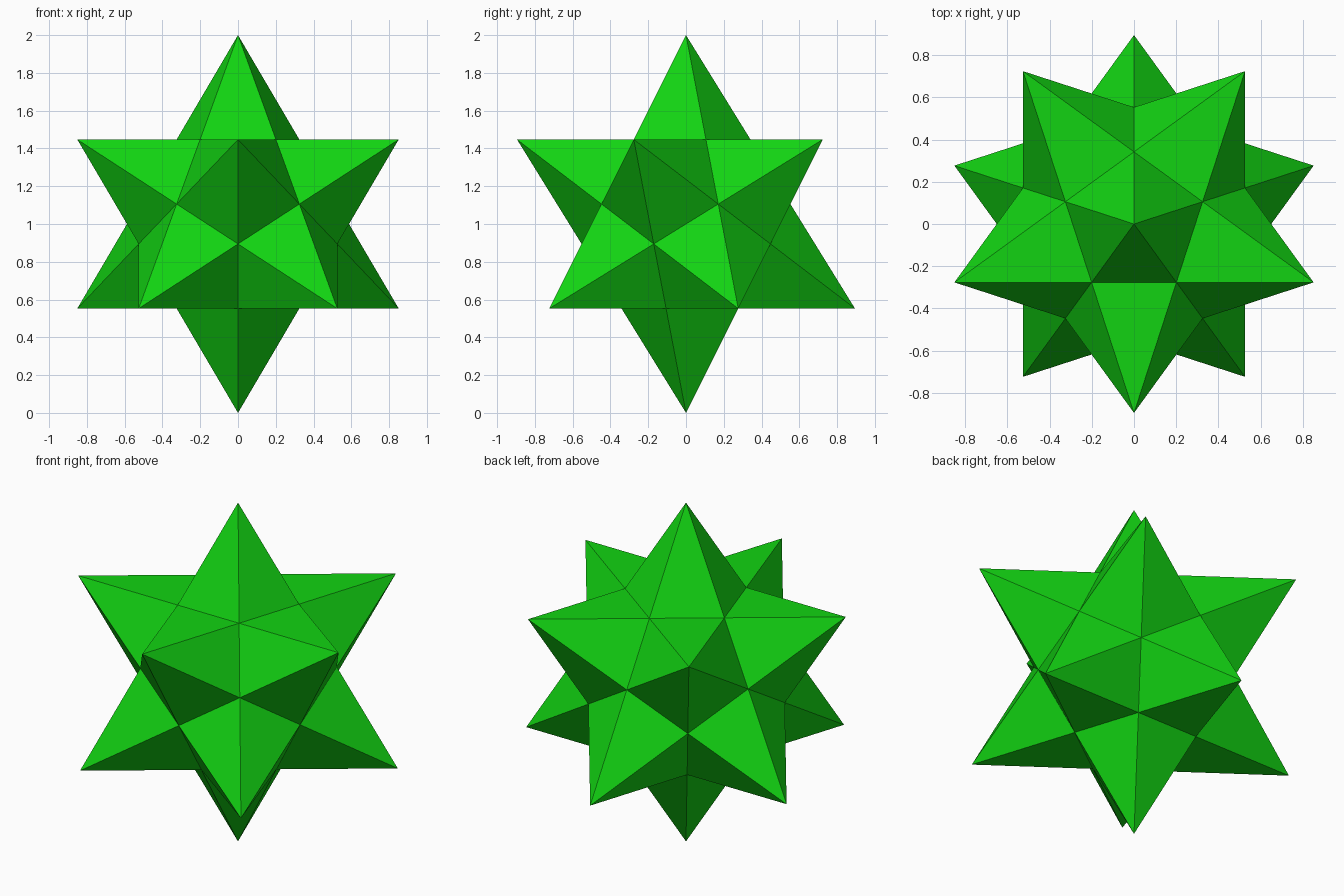
import bpy
import bmesh
from math import cos, sin, radians, sqrt
from mathutils import Vector

cube = bpy.data.objects.get("Cube")
if cube:
    bpy.data.objects.remove(cube, do_unlink=True)

PHI = (1 + sqrt(5)) / 2
CENTRE = Vector((0, 0, 1))

# Green paint
green = bpy.data.materials.new("bright_green")
green.use_nodes = True
colour = (0.006, 0.65, 0.006, 1)
green.diffuse_color = colour
green.node_tree.nodes["Principled BSDF"].inputs["Base Color"].default_value = colour


def ring(height, start):
    """Five spike tips on the unit sphere."""
    r = sqrt(1 - height * height)
    return [Vector((r * cos(radians(start + 72 * i)),
                    r * sin(radians(start + 72 * i)), height)) for i in range(5)]


# Spike tips: poles and two staggered rings, joined as a guide solid
h = 1 / sqrt(5)
tips = [Vector((0, 0, 1)), Vector((0, 0, -1))] + ring(h, -90) + ring(-h, 90)
guide = bmesh.new()
for tip in tips:
    guide.verts.new(tip)
bmesh.ops.convex_hull(guide, input=guide.verts[:])
guide.verts.index_update()
guide.faces.index_update()

# Star: each guide face gives a valley point, each guide edge two spike sides
star = bmesh.new()
peaks = [star.verts.new(v.co + CENTRE) for v in guide.verts]
valleys = [star.verts.new(sum((v.co for v in f.verts), Vector()) / PHI ** 3 + CENTRE)
           for f in guide.faces]
for edge in guide.edges:
    f, g = (valleys[face.index] for face in edge.link_faces)
    for v in edge.verts:
        star.faces.new((peaks[v.index], f, g))
bmesh.ops.recalc_face_normals(star, faces=star.faces[:])

mesh = bpy.data.meshes.new("spiked_star")
star.to_mesh(mesh)
star.free()
guide.free()
mesh.materials.append(green)
bpy.context.collection.objects.link(bpy.data.objects.new("spiked_star", mesh))
